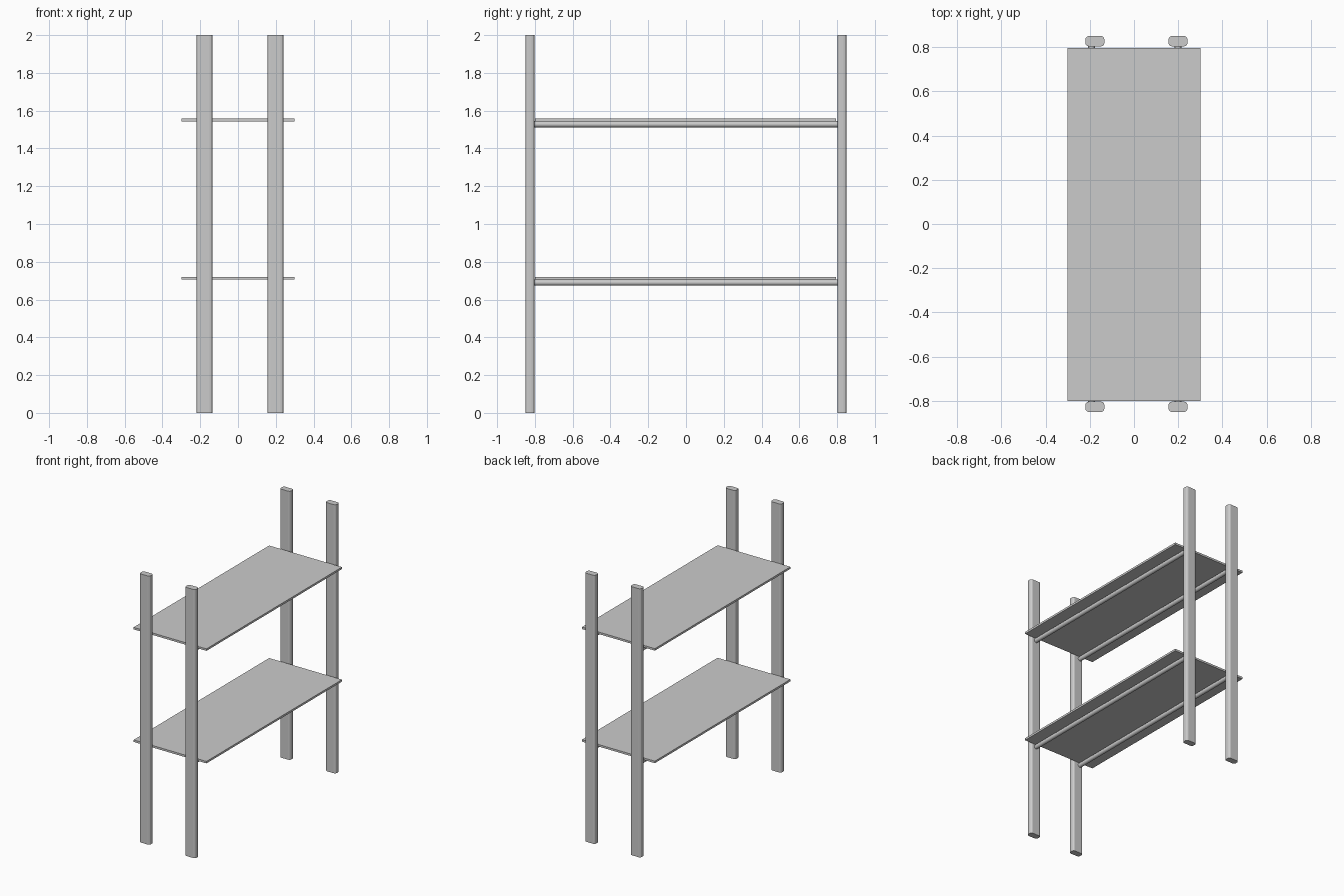
import bpy, bmesh, math
from mathutils import Matrix

if "Cube" in bpy.data.objects:
    bpy.data.objects.remove(bpy.data.objects["Cube"])


def add_object(name, bm):
    mesh = bpy.data.meshes.new(name)
    bm.to_mesh(mesh)
    bm.free()
    ob = bpy.data.objects.new(name, mesh)
    bpy.context.collection.objects.link(ob)
    return ob


def box(name, x, y, z, upright_bevel=0.0):
    """Box from (min, max) ranges, optionally rounding its vertical edges."""
    bm = bmesh.new()
    centre = [(r[0] + r[1]) / 2 for r in (x, y, z)]
    size = [r[1] - r[0] for r in (x, y, z)]
    bmesh.ops.create_cube(bm, size=1, matrix=Matrix.Translation(centre) @ Matrix.Diagonal((*size, 1)))
    if upright_bevel:
        edges = [e for e in bm.edges if abs(e.verts[0].co.z - e.verts[1].co.z) > 0.1]
        bmesh.ops.bevel(bm, geom=edges, offset=upright_bevel, segments=3, profile=0.5, affect='EDGES')
    return add_object(name, bm)


def rod(name, x, z, y0, y1, radius):
    """Round bar running along y."""
    bm = bmesh.new()
    place = Matrix.Translation((x, (y0 + y1) / 2, z)) @ Matrix.Rotation(math.pi / 2, 4, 'X')
    bmesh.ops.create_cone(bm, cap_ends=True, segments=24, radius1=radius, radius2=radius,
                          depth=y1 - y0, matrix=place)
    for f in bm.faces:
        f.smooth = len(f.verts) == 4
    for e in bm.edges:
        e.smooth = all(f.smooth for f in e.link_faces)
    return add_object(name, bm)


# Four uprights with rounded corners
for side, x in (("left", (-0.22, -0.134)), ("right", (0.156, 0.242))):
    for end, y in (("front", (-0.85, -0.803)), ("back", (0.803, 0.85))):
        box(f"{end}_{side}_post", x, y, (0, 2), 0.016)

# Two thin shelves, each resting on a pair of round rails
for level, z in (("lower", 0.705), ("upper", 1.543)):
    box(f"{level}_shelf", (-0.3, 0.3), (-0.8, 0.795), (z, z + 0.015))
    for side, x in (("left", -0.192), ("right", 0.199)):
        rod(f"{level}_{side}_rail", x, z - 0.015, -0.804, 0.804, 0.016)
